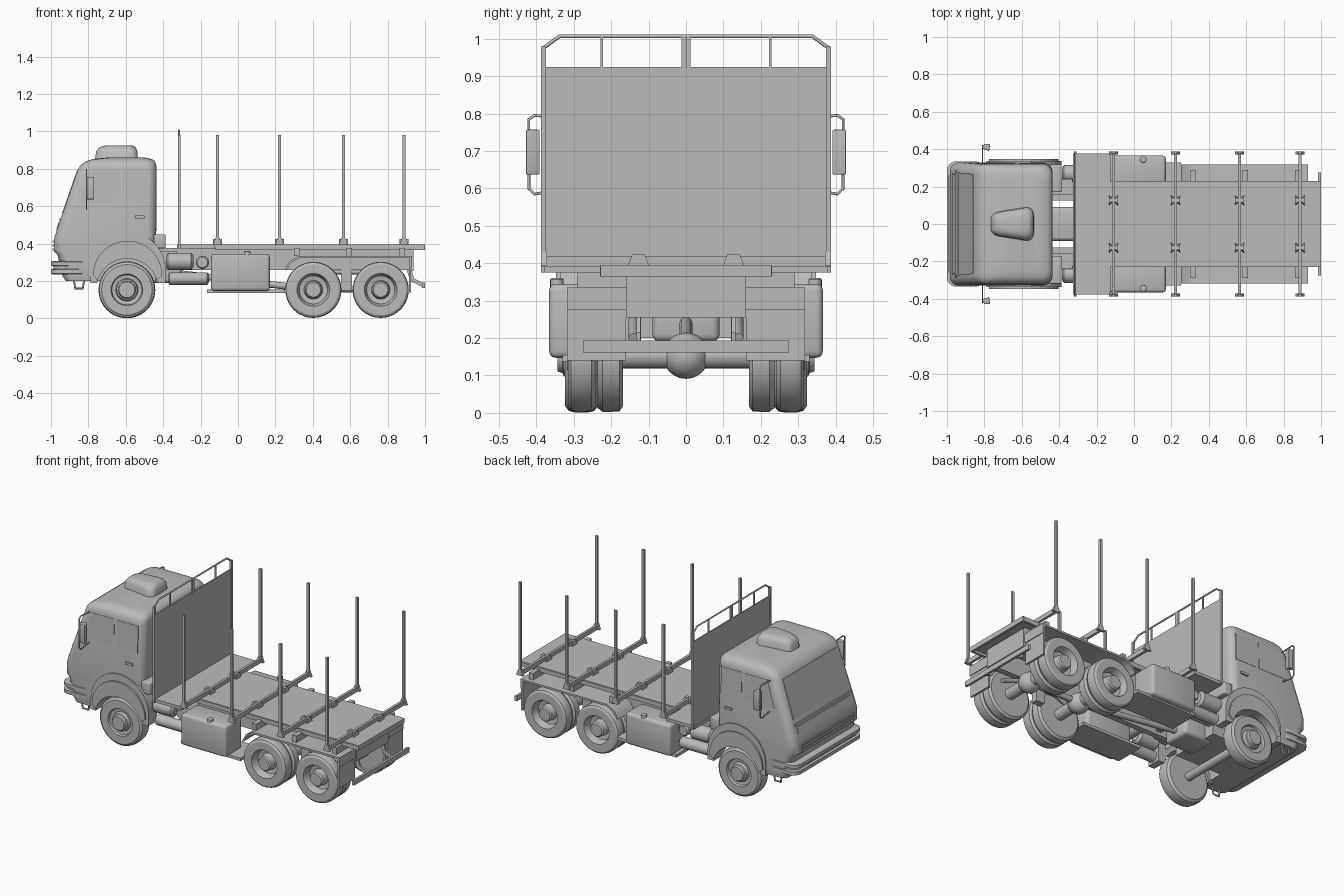
import bpy
import bmesh
from math import sin, cos, pi, radians
from mathutils import Vector

if "Cube" in bpy.data.objects:
    bpy.data.objects.remove(bpy.data.objects["Cube"])

grey = bpy.data.materials.new("plain_grey")
grey.use_nodes = True
grey.diffuse_color = (0.5, 0.5, 0.5, 1)
grey.node_tree.nodes["Principled BSDF"].inputs["Base Color"].default_value = (0.5, 0.5, 0.5, 1)


def finish(name, bm, bevel=0.0):
    bmesh.ops.recalc_face_normals(bm, faces=bm.faces[:])
    if bevel:
        bmesh.ops.bevel(bm, geom=bm.edges[:], offset=bevel, segments=3, profile=0.5, affect='EDGES')
    mesh = bpy.data.meshes.new(name)
    bm.to_mesh(mesh)
    bm.free()
    mesh.materials.append(grey)
    shade(mesh)
    obj = bpy.data.objects.new(name, mesh)
    bpy.context.scene.collection.objects.link(obj)
    return obj


def shade(mesh):
    mesh.polygons.foreach_set("use_smooth", [True] * len(mesh.polygons))
    mesh.set_sharp_from_angle(angle=radians(32))


def loft(name, rings, bevel=0.0):
    """Skin rings of equal length and cap both ends."""
    bm = bmesh.new()
    rows = [[bm.verts.new(p) for p in ring] for ring in rings]
    n = len(rows[0])
    for a, b in zip(rows, rows[1:]):
        for i in range(n):
            j = (i + 1) % n
            bm.faces.new((a[i], a[j], b[j], b[i]))
    bm.faces.new(rows[0])
    bm.faces.new(rows[-1])
    return finish(name, bm, bevel)


def box(name, x, y, z, bevel=0.0):
    ring = lambda h: [(x[0], y[0], h), (x[1], y[0], h), (x[1], y[1], h), (x[0], y[1], h)]
    return loft(name, [ring(z[0]), ring(z[1])], bevel)


def extrude(name, outline, y0, y1):
    """Extrude an x-z outline along y."""
    return loft(name, [[(x, y, z) for x, z in outline] for y in (y0, y1)])


def turned(name, centre, axis, profile, steps=40):
    """Turn (radius, distance) pairs about an axis."""
    c = Vector(centre)
    d = Vector(axis).normalized()
    u = d.orthogonal().normalized()
    v = d.cross(u)
    return loft(name, [[c + d * t + (u * cos(2 * pi * k / steps) + v * sin(2 * pi * k / steps)) * r
                        for k in range(steps)] for r, t in profile])


def rod(name, points, r):
    curve = bpy.data.curves.new(name, 'CURVE')
    curve.dimensions = '3D'
    curve.bevel_depth = r
    curve.bevel_resolution = 2
    curve.use_fill_caps = True
    line = curve.splines.new('POLY')
    line.points.add(len(points) - 1)
    for p, co in zip(line.points, points):
        p.co = (*co, 1)
    curve.materials.append(grey)
    bpy.context.scene.collection.objects.link(bpy.data.objects.new(name, curve))


def rounded(x0, x1, hw, r, z):
    """Rounded rectangle in plan."""
    pts = []
    for q, (cx, cy) in enumerate([(x1 - r, hw - r), (x0 + r, hw - r), (x0 + r, r - hw), (x1 - r, r - hw)]):
        for k in range(7):
            a = (q + k / 6) * pi / 2
            pts.append((cx + r * cos(a), cy + r * sin(a), z))
    return pts


def arc(cx, cz, r, a0, a1, n=24):
    return [(cx + r * cos(a0 + (a1 - a0) * k / n), cz + r * sin(a0 + (a1 - a0) * k / n)) for k in range(n + 1)]


# Cab shell: rows of height, front, back, half width, corner radius
shell = [(.20, -.92, -.44, .325, .04), (.23, -.94, -.44, .33, .05), (.34, -.965, -.44, .33, .05),
         (.36, -.985, -.44, .33, .05), (.42, -.985, -.44, .33, .05), (.47, -.97, -.437, .33, .05),
         (.80, -.855, -.435, .32, .05), (.825, -.835, -.438, .315, .05), (.842, -.81, -.446, .303, .05),
         (.853, -.77, -.462, .285, .05), (.86, -.70, -.50, .25, .05)]
cab = loft("cab", [rounded(x0, x1, hw, r, z) for z, x0, x1, hw, r in shell])
for side in (-1, 1):
    cutter = turned("wheel_well_cutter", (-.59, side * .16, .19), (0, side, 0), [(.175, 0), (.175, .3)])
    cutter.hide_render = True
    cutter.hide_viewport = True
    cut = cab.modifiers.new("wheel_well", 'BOOLEAN')
    cut.operation = 'DIFFERENCE'
    cut.object = cutter
    cut.solver = 'EXACT'
graph = bpy.context.evaluated_depsgraph_get()
cab.data = bpy.data.meshes.new_from_object(cab.evaluated_get(graph))
cab.modifiers.clear()
shade(cab.data)
for helper in [o for o in bpy.data.objects if o.name.startswith("wheel_well_cutter")]:
    bpy.data.objects.remove(helper)

# Roof scoop, narrower towards the front
scoop = []
for z, inset in [(.85, 0), (.895, .006), (.912, .018), (.922, .035), (.925, .05)]:
    ring = rounded(-.765 + inset * 1.2, -.535 - inset * .6, .097 - inset, .046, z)
    scoop.append([(x, y * (.62 + .38 * (x + .765) / .23), z) for x, y, z in ring])
loft("roof_scoop", scoop)


# Windscreen, grille and bumper
def front_x(z):
    return -.97 + (z - .47) * .348


def front_plate(name, z0, z1, half, thick):
    loft(name, [[(front_x(z) - d, y, z) for z, y in [(z0, -half), (z0, half), (z1, half * .97), (z1, -half * .97)]]
                for d in (-.01, thick)])


front_plate("windscreen", .56, .79, .275, .003)
front_plate("front_trim", .525, .535, .285, .006)
front_plate("front_flap", .475, .515, .27, .004)
for k in range(3):
    box("grille_slat", (-.993, -.96), (-.26, .26), (.363 + k * .021, .375 + k * .021))
loft("bumper", [rounded(-1 + d, -.80, .335 - d, .05, z)
                for z, d in [(.235, .012), (.24, 0), (.262, 0), (.265, .014), (.28, .014), (.283, 0), (.303, 0), (.307, .01)]])

for s in (-1, 1):
    # Side windows
    for x_low, x_top, x_back in [(-.845, -.79, -.635), (-.615, -.615, -.47)]:
        wall = lambda z: .33 - max(0, z - .47) * .0303
        loft("side_window", [[(x, s * (wall(z) + d), z) for x, z in
                              [(x_low, .62), (x_back, .62), (x_back, .79), (x_top, .79)]] for d in (-.01, .002)])
    box("door_handle", (-.55, -.50), (s * .32, s * .337), (.535, .55))

    # Front fender, mirror and step
    outer = [(-.387, .19)] + arc(-.588, .26, .201, 0, pi) + [(-.789, .19)]
    inner = [(-.754, .19)] + arc(-.592, .155, .165, pi - .3, .3) + [(-.43, .19)]
    extrude("front_fender", outer + inner, s * .25, s * .337)
    lip = arc(-.59, .23, .185, 0, pi) + arc(-.592, .155, .165, pi - .3, .3)
    extrude("fender_lip", lip, s * .30, s * .347)
    rod("mirror_bracket", [(-.81, s * .32, .79), (-.81, s * .405, .795), (-.81, s * .42, .785), (-.81, s * .42, .60),
                           (-.81, s * .405, .585), (-.81, s * .32, .60)], .004)
    loft("mirror", [[(x, s * y, z) for x, y in [(-.815, .405), (-.80, .428), (-.768, .428), (-.775, .39)]]
                    for z in (.637, .757)], .004)
    rod("cab_step", [(-.88, s * .30, .22), (-.87, s * .30, .16), (-.83, s * .30, .16), (-.82, s * .30, .22)], .006)
    box("rear_cab_bracket", (-.43, -.33), (s * .13, s * .24), (.30, .36))
    box("air_intake", (-.45, -.388), (s * .17, s * .32), (.375, .45), .006)

    # Wheels: tyre, dished rim and hub
    turned("front_wheel", (-.594, s * .235, .153), (0, s, 0),
           [(.09, 0), (.135, 0), (.149, .012), (.152, .03), (.152, .06), (.148, .078), (.135, .088), (.085, .088),
            (.08, .075), (.06, .072), (.055, .092), (.047, .095), (.042, .108)])
    for x in (.403, .763):
        turned("rear_inner_wheel", (x, s * .168, .153), (0, s, 0),
               [(.09, 0), (.135, 0), (.149, .01), (.15, .03), (.15, .055), (.14, .068), (.08, .069)])
        turned("rear_outer_wheel", (x, s * .24, .153), (0, s, 0),
               [(.08, 0), (.138, 0), (.149, .012), (.15, .03), (.15, .055), (.146, .068), (.135, .075), (.088, .075),
                (.082, .06), (.075, .03), (.05, .025), (.045, .07), (.038, .078)])

    # Rear fender strip and mud flap
    strip = [(.25, .26), (.275, .305), (.325, .335), (.925, .335), (.925, .14), (.913, .14), (.913, .323),
             (.33, .323), (.285, .298), (.26, .258)]
    extrude("rear_fender", strip, s * .16, s * .318)
    for x in (.30, .58, .86):
        box("fender_bracket", (x, x + .03), (s * .13, s * .29), (.335, .376))
    box("flap_stiffener", (.92, .93), (s * .16, s * .318), (.275, .335))

    # Chassis rails, side tanks and steps
    box("chassis_rail", (-.9, .93), (s * .125, s * .16), (.26, .376))
    box("deck_side_rail", (-.12, .995), (s * .215, s * .23), (.365, .39))
    box("side_tank", (-.145, .17), (s * .2, s * .366), (.147, .345), .018)
    turned("tank_cap", (.05, s * .345, .335), (0, 0, 1), [(.018, 0), (.018, .022), (.012, .026)], 16)
    box("tank_cradle", (-.165, .25), (s * .14, s * .33), (.137, .155))
    turned("air_tank", (-.385, s * .27, .305), (1, 0, 0), [(.03, 0), (.046, .012), (.046, .135), (.03, .147)], 24)
    turned("exhaust_tank", (-.375, s * .27, .213), (1, 0, 0), [(.02, 0), (.034, .01), (.034, .21), (.02, .22)], 24)
    turned("side_canister", (-.19, s * .15, .30), (0, s, 0), [(.035, 0), (.035, .14), (.028, .15)], 24)
    rod("leaf_spring", [(.33, s * .14, .20), (.45, s * .14, .25), (.70, s * .14, .25), (.84, s * .14, .20)], .014)
    box("spring_mount", (.55, .61), (s * .12, s * .16), (.15, .27))
    extrude("underride_arm", [(.90, .27), (.925, .27), (.94, .215), (.995, .185), (.995, .165), (.92, .20)],
            s * .122, s * .132)

    # Headboard frame posts
    box("headboard_side_post", (-.322, -.308), (s * .375, s * .388), (.375, .98))
    box("headboard_upper_post", (-.32, -.31), (s * .222, s * .228), (.92, 1.005))
    box("headboard_middle_post", (-.32, -.31), (s * .001, s * .012), (.92, 1.005))

# Drive line and axles
for x in (.403, .763):
    turned("rear_axle", (x, -.2, .153), (0, 1, 0), [(.034, 0), (.034, .4)], 24)
    turned("differential", (x, 0, .153), (1, 0, 0), [(.062 * sin(pi * (k + .2) / 10.4), -.062 * cos(pi * (k + .2) / 10.4))
                                                     for k in range(11)], 24)
turned("front_axle", (-.594, -.25, .153), (0, 1, 0), [(.025, 0), (.025, .5)], 16)
rod("drive_shaft", [(-.40, 0, .25), (.36, 0, .16), (.74, 0, .155)], .018)
box("gearbox", (-.50, -.30), (-.09, .09), (.19, .34), .02)
for x in (-.30, .10, .55):
    box("cross_member", (x, x + .04), (-.13, .13), (.28, .36))
box("rear_end_plate", (.925, .937), (-.16, .16), (.255, .37))
box("underride_bar", (.985, 1.0), (-.275, .275), (.162, .193))

# Load deck and headboard
box("front_deck", (-.325, -.125), (-.378, .378), (.375, .395))
box("main_deck", (-.125, 1.0), (-.228, .228), (.38, .395))
box("deck_end_rail", (.985, 1.0), (-.228, .228), (.365, .39))
box("headboard_panel", (-.319, -.311), (-.377, .377), (.375, .925))
rod("headboard_top_rail", [(-.315, -.382, .975), (-.315, -.338, 1.007), (-.315, .338, 1.007), (-.315, .382, .975)], .005)

# Bunks: cross bar, stakes, clamps and gussets
for x in (-.11, .223, .563, .887):
    box("bunk_bar", (x - .008, x + .008), (-.388, .388), (.392, .42))
    for s in (-1, 1):
        box("stake", (x - .008, x + .008), (s * .374, s * .388), (.392, .98))
        extrude("stake_gusset", [(x - .024, .394), (x + .024, .394), (x + .01, .432), (x - .01, .432)], s * .372, s * .388)
        for d in (-1, 1):
            loft("bunk_clamp", [[(x + d * t, s * (.127 + w), z) for w, z in
                                 [(-h, .394), (h, .394), (h * .6, .424), (-h * .6, .424)]]
                                for t, h in [(.006, .012), (.024, .028)]])
